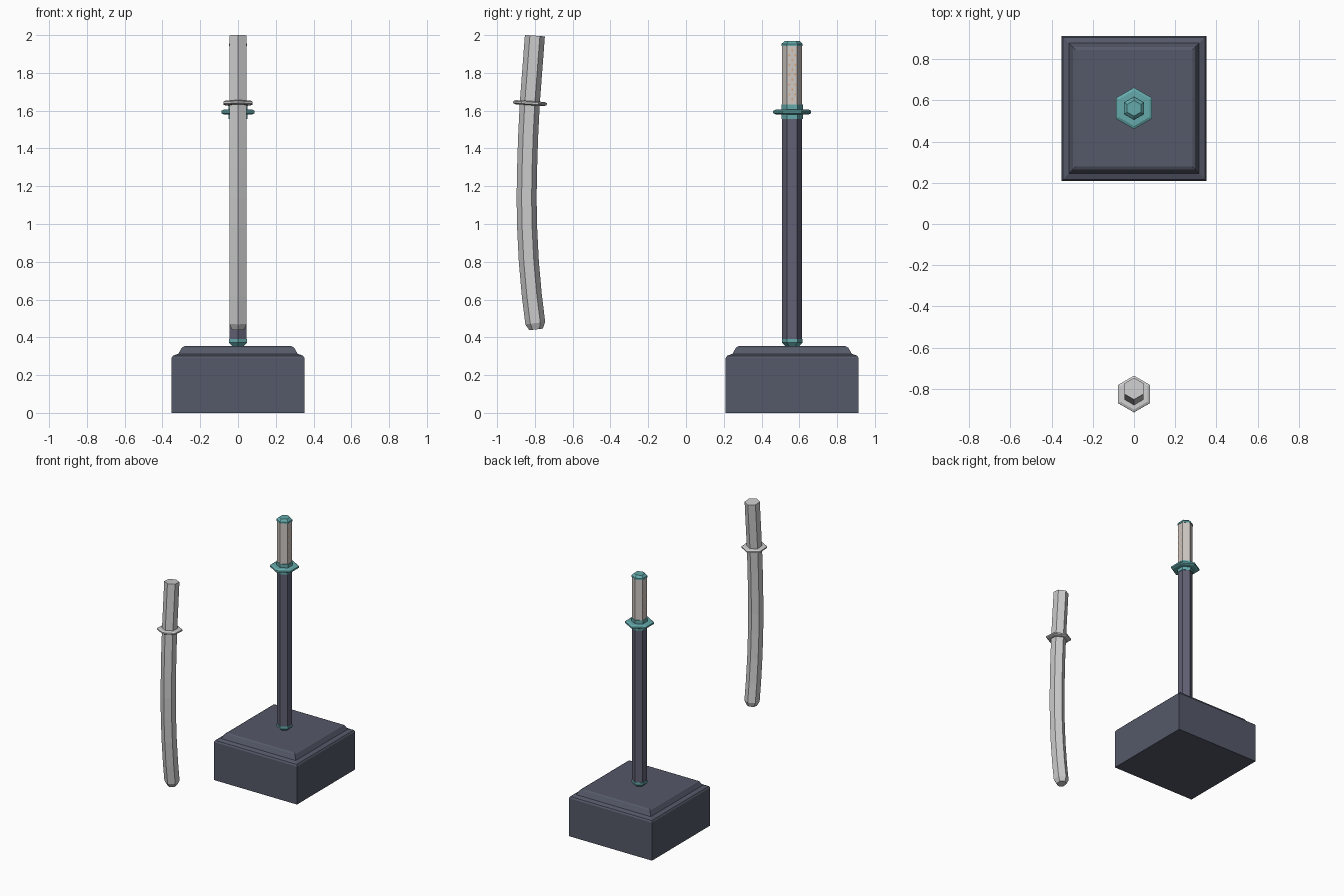
import bpy, bmesh, math
from mathutils import Vector

if "Cube" in bpy.data.objects:
    bpy.data.objects.remove(bpy.data.objects["Cube"])


def material(name, r, g, b):
    m = bpy.data.materials.new(name)
    m.diffuse_color = (r, g, b, 1)
    m.use_nodes = True
    m.node_tree.nodes["Principled BSDF"].inputs["Base Color"].default_value = m.diffuse_color
    return m


SLATE = material("slate", 0.09, 0.10, 0.14)
INDIGO = material("indigo", 0.12, 0.12, 0.18)
TEAL = material("teal", 0.13, 0.40, 0.41)
CREAM = material("cream", 0.62, 0.58, 0.55)
ORANGE = material("orange", 0.75, 0.30, 0.10)

# cross-sections: long hexagon with points towards front and back, and a square
HEX = [(math.sin(i * math.pi / 3), math.cos(i * math.pi / 3)) for i in range(6)]
SQUARE = [(1, 1), (1, -1), (-1, -1), (-1, 1)]


def finish(name, bm, mat):
    bmesh.ops.recalc_face_normals(bm, faces=bm.faces)
    me = bpy.data.meshes.new(name)
    bm.to_mesh(me)
    bm.free()
    ob = bpy.data.objects.new(name, me)
    bpy.context.collection.objects.link(ob)
    if mat:
        me.materials.append(mat)
    return ob


def loft(name, section, stations, mat=None, slopes=None):
    """Skin rings at (y, z, radius); slopes gives dy/dz to lean each ring."""
    bm = bmesh.new()
    rings = []
    for k, (y, z, r) in enumerate(stations):
        s = slopes[k] if slopes else 0
        n = math.hypot(1, s)
        rings.append([bm.verts.new((px * r, y + py * r / n, z - py * r * s / n))
                      for px, py in section])
    for a, b in zip(rings, rings[1:]):
        for i in range(len(section)):
            j = (i + 1) % len(section)
            bm.faces.new((a[i], a[j], b[j], b[i]))
    bm.faces.new(rings[0])
    bm.faces.new(rings[-1])
    return finish(name, bm, mat)


def upright(name, section, profile, mat, y=0.562):
    return loft(name, section, [(y, z, r) for r, z in profile], mat)


# plinth with moulded top edge
upright("plinth", SQUARE, [(0.352, 0), (0.352, 0.29), (0.345, 0.302), (0.316, 0.313),
                           (0.303, 0.335), (0.297, 0.346), (0.283, 0.353)], SLATE)

# straight sword standing in its scabbard
upright("scabbard_tip", HEX, [(0.035, 0.353), (0.055, 0.372), (0.055, 0.39)], TEAL)
upright("scabbard", HEX, [(0.053, 0.385), (0.053, 1.56)], INDIGO)
upright("lower_collar", HEX, [(0.057, 1.555), (0.057, 1.583)], TEAL)
upright("guard", HEX, [(0.086, 1.58), (0.101, 1.587), (0.101, 1.599), (0.086, 1.606)], TEAL)
upright("upper_collar", HEX, [(0.057, 1.604), (0.057, 1.632)], TEAL)
upright("grip", HEX, [(0.053, 1.63), (0.053, 1.945)], CREAM)
upright("pommel", HEX, [(0.056, 1.942), (0.056, 1.954), (0.038, 1.97)], TEAL)

# small diamond inlays on the two flat sides of the grip
bm = bmesh.new()
for side in (-1, 1):
    x = side * (0.053 * math.sin(math.pi / 3) + 0.001)
    for row in range(11):
        for dy in ((-0.016, 0.016) if row % 2 else (0,)):
            y, z = 0.562 + dy, 1.66 + row * 0.026
            bm.faces.new([bm.verts.new((x, y + a * 0.004, z + b * 0.007))
                          for a, b in ((1, 0), (0, 1), (-1, 0), (0, -1))])
finish("grip_inlay", bm, ORANGE)

# curved sword: body follows a gentle bend with a chamfered tip
path = [(-0.794, 0.442), (-0.798, 0.475), (-0.816, 0.62), (-0.832, 0.80), (-0.841, 0.98),
        (-0.844, 1.14), (-0.841, 1.30), (-0.836, 1.46), (-0.827, 1.64), (-0.800, 1.997)]
slopes = []
for k in range(len(path)):
    a, b = path[max(k - 1, 0)], path[min(k + 1, len(path) - 1)]
    slopes.append((b[0] - a[0]) / (b[1] - a[1]))
body = [(y, z, 0.036 if k == 0 else 0.053) for k, (y, z) in enumerate(path)]
loft("curved_sword", HEX, body, None, slopes)

# guard of the curved sword, leaning with the body
lean = 0.065
loft("curved_sword_guard", HEX,
     [(-0.826 + lean * d, 1.64 + d, r) for d, r in
      ((-0.011, 0.076), (-0.005, 0.089), (0.005, 0.089), (0.011, 0.076))],
     None, [lean] * 4)
